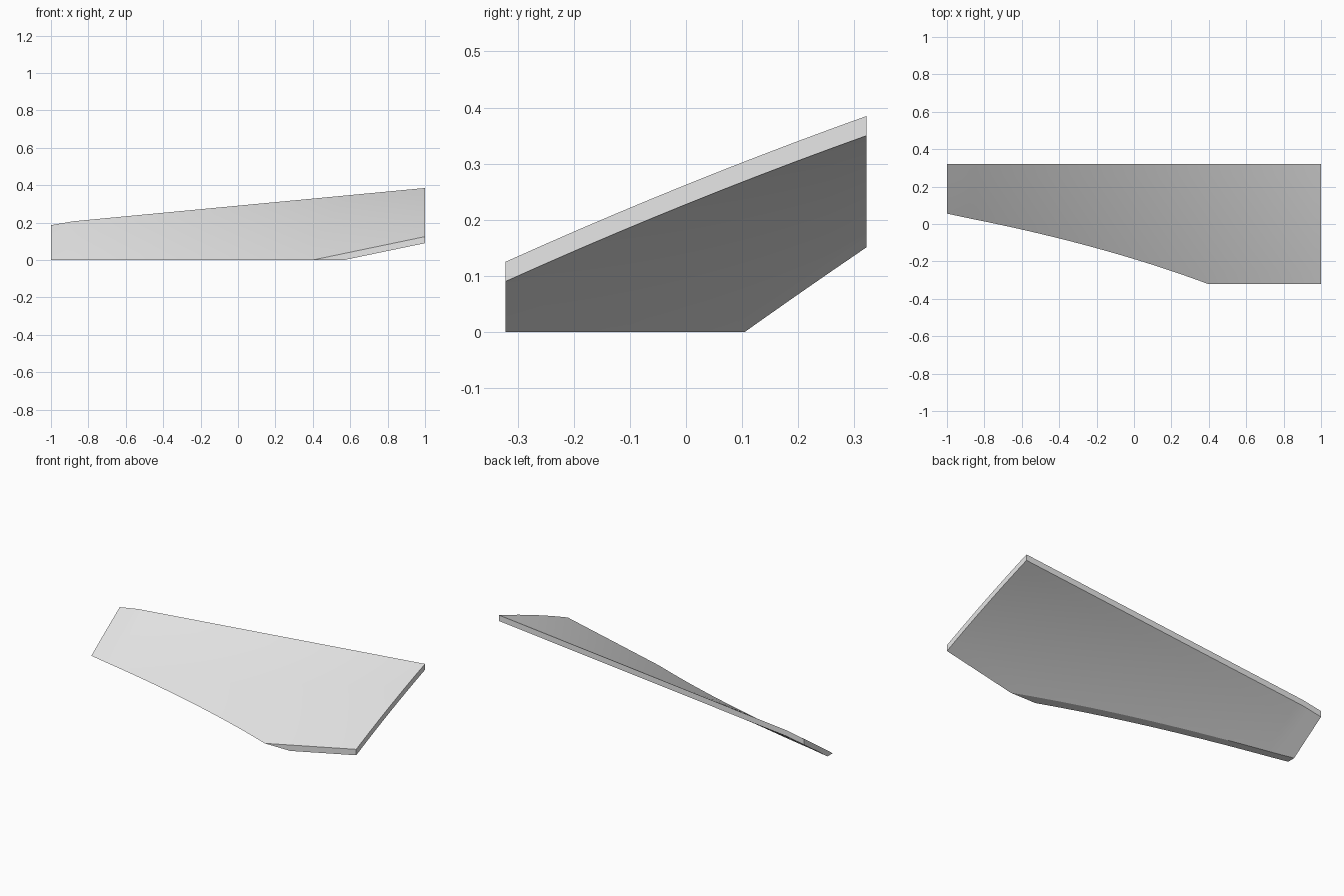
import bpy
import bmesh
import math

HALF_X, HALF_Y = 1.0, 0.322
THICK = 0.035

cube = bpy.data.objects.get("Cube")
if cube:
    bpy.data.objects.remove(cube, do_unlink=True)


def top_height(x, y):
    """Twisted, slightly arched upper surface."""
    u = (y / HALF_Y + 1) / 2
    front = 0.125 - 0.208 * (1 - x)
    back = 0.385 - 0.0946 * (1 - x)
    bulge = 0.03 * u * (1 - u)
    tip_droop = 0.08 * max(0, -0.88 - x) * max(0, 2 * u - 1)
    return front + (back - front) * u + bulge - tip_droop


# Plain grey material
grey = bpy.data.materials.new("light_grey")
grey.use_nodes = True
colour = (0.8, 0.8, 0.8, 1)
grey.diffuse_color = colour
grey.node_tree.nodes["Principled BSDF"].inputs["Base Color"].default_value = colour

# Upper sheet of the panel
bm = bmesh.new()
bmesh.ops.create_grid(bm, x_segments=50, y_segments=10, size=1)
for v in bm.verts:
    v.co.x *= HALF_X
    v.co.y *= HALF_Y
    v.co.z = top_height(v.co.x, v.co.y)

# Vertical thickness
result = bmesh.ops.extrude_face_region(bm, geom=bm.faces[:], use_keep_orig=True)
for item in result["geom"]:
    if isinstance(item, bmesh.types.BMVert):
        item.co.z -= THICK

# Trim flat against the ground and close the cut
cut = bmesh.ops.bisect_plane(
    bm, geom=bm.verts[:] + bm.edges[:] + bm.faces[:], dist=1e-5,
    plane_co=(0, 0, 0), plane_no=(0, 0, 1), clear_inner=True)
rim = [e for e in cut["geom_cut"] if isinstance(e, bmesh.types.BMEdge)]
cap = bmesh.ops.triangle_fill(bm, edges=rim, use_beauty=True)
bmesh.ops.recalc_face_normals(bm, faces=bm.faces[:])

mesh = bpy.data.meshes.new("swept_panel")
bm.to_mesh(mesh)
bm.free()
mesh.materials.append(grey)
panel = bpy.data.objects.new("swept_panel", mesh)
bpy.context.collection.objects.link(panel)

# Smooth faces, crisp borders
bpy.ops.object.select_all(action="DESELECT")
panel.select_set(True)
bpy.context.view_layer.objects.active = panel
bpy.ops.object.shade_smooth_by_angle(angle=math.radians(25))
